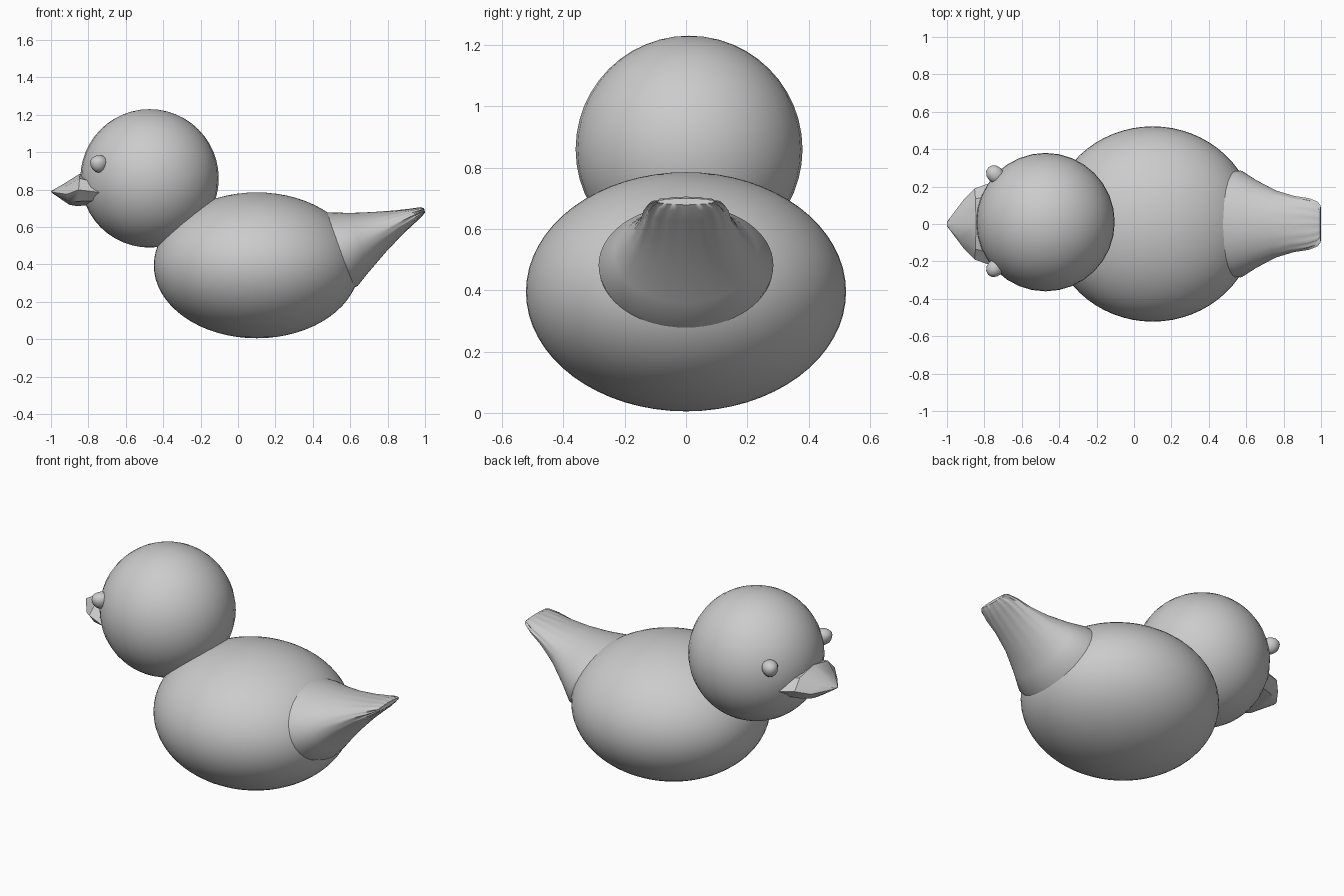
import bpy
import math
from mathutils import Vector

cube = bpy.data.objects.get("Cube")
if cube:
    bpy.data.objects.remove(cube, do_unlink=True)

GREY = (0.6, 0.6, 0.6, 1.0)
grey = bpy.data.materials.new("plain grey")
grey.use_nodes = True
grey.diffuse_color = GREY
grey.node_tree.nodes["Principled BSDF"].inputs["Base Color"].default_value = GREY


def finish(obj, name, angle=60):
    """Name, colour and smooth a part."""
    obj.name = obj.data.name = name
    obj.data.materials.append(grey)
    bpy.ops.object.select_all(action="DESELECT")
    bpy.context.view_layer.objects.active = obj
    obj.select_set(True)
    bpy.ops.object.shade_smooth_by_angle(angle=math.radians(angle))
    return obj


def ball(name, centre, radii, segments, rings):
    bpy.ops.mesh.primitive_uv_sphere_add(segments=segments, ring_count=rings)
    obj = bpy.context.object
    for v in obj.data.vertices:
        v.co = Vector(a * b for a, b in zip(v.co, radii))
    obj.location = centre
    return finish(obj, name)


def loft(name, sections, sides, angle, pleats=0):
    """Skin oval sections: top x, top z, bottom x, bottom z, half width, pleat depth."""
    verts, faces = [], []
    for xt, zt, xb, zb, w, depth in sections:
        top, bottom = Vector((xt, 0, zt)), Vector((xb, 0, zb))
        mid, half = (top + bottom) / 2, (top - bottom) / 2
        for i in range(sides):
            a = math.tau * i / sides
            r = 1 - depth * (1 - math.cos(pleats * a)) / 2
            verts.append(mid + half * math.cos(a) * r + Vector((0, w * math.sin(a) * r, 0)))
    for s in range(len(sections) - 1):
        for i in range(sides):
            j = (i + 1) % sides
            a, b = s * sides, (s + 1) * sides
            faces.append((a + i, b + i, b + j, a + j))
    faces.append(tuple(range(sides)))
    faces.append(tuple(reversed(range(len(verts) - sides, len(verts)))))
    mesh = bpy.data.meshes.new(name)
    mesh.from_pydata(verts, [], faces)
    obj = bpy.data.objects.new(name, mesh)
    bpy.context.collection.objects.link(obj)
    # Make the face directions consistent
    bpy.context.view_layer.objects.active = obj
    bpy.ops.object.select_all(action="DESELECT")
    obj.select_set(True)
    bpy.ops.object.mode_set(mode="EDIT")
    bpy.ops.mesh.select_all(action="SELECT")
    bpy.ops.mesh.normals_make_consistent(inside=False)
    bpy.ops.object.mode_set(mode="OBJECT")
    return finish(obj, name, angle)


# Body and head
ball("body", (0.1, 0, 0.395), (0.55, 0.522, 0.39), 64, 32)
ball("head", (-0.473, 0.01, 0.86), (0.37, 0.37, 0.37), 32, 24)

# Tail, swept up to a pleated flat tip
loft("tail", [
    (0.40, 0.68, 0.56, 0.25, 0.28, 0),
    (0.50, 0.678, 0.64, 0.285, 0.285, 0),
    (0.60, 0.675, 0.70, 0.36, 0.235, 0),
    (0.72, 0.680, 0.79, 0.465, 0.18, 0),
    (0.83, 0.688, 0.88, 0.56, 0.15, 0.02),
    (0.92, 0.698, 0.95, 0.625, 0.138, 0.06),
    (0.975, 0.706, 0.985, 0.658, 0.12, 0.12),
    (0.995, 0.700, 1.0, 0.678, 0.10, 0.12),
], 64, 50, pleats=16)

# Broad, faceted beak
loft("beak", [
    (-1.0, 0.792, -0.995, 0.782, 0.015, 0),
    (-0.93, 0.832, -0.90, 0.718, 0.125, 0),
    (-0.845, 0.885, -0.86, 0.712, 0.19, 0),
    (-0.72, 0.85, -0.76, 0.72, 0.23, 0),
], 8, 35)

# Eyes: small bowls with a low crown
for side, name in ((1, "left_eye"), (-1, "right_eye")):
    eye = ball(name, (-0.742, 0.015 + side * 0.25, 0.945), (0.053, 0.045, 0.055), 12, 8)
    for v in eye.data.vertices:
        if v.co.z > 0:
            v.co.z *= 0.7
    eye.rotation_euler.z = -side * math.radians(45)
